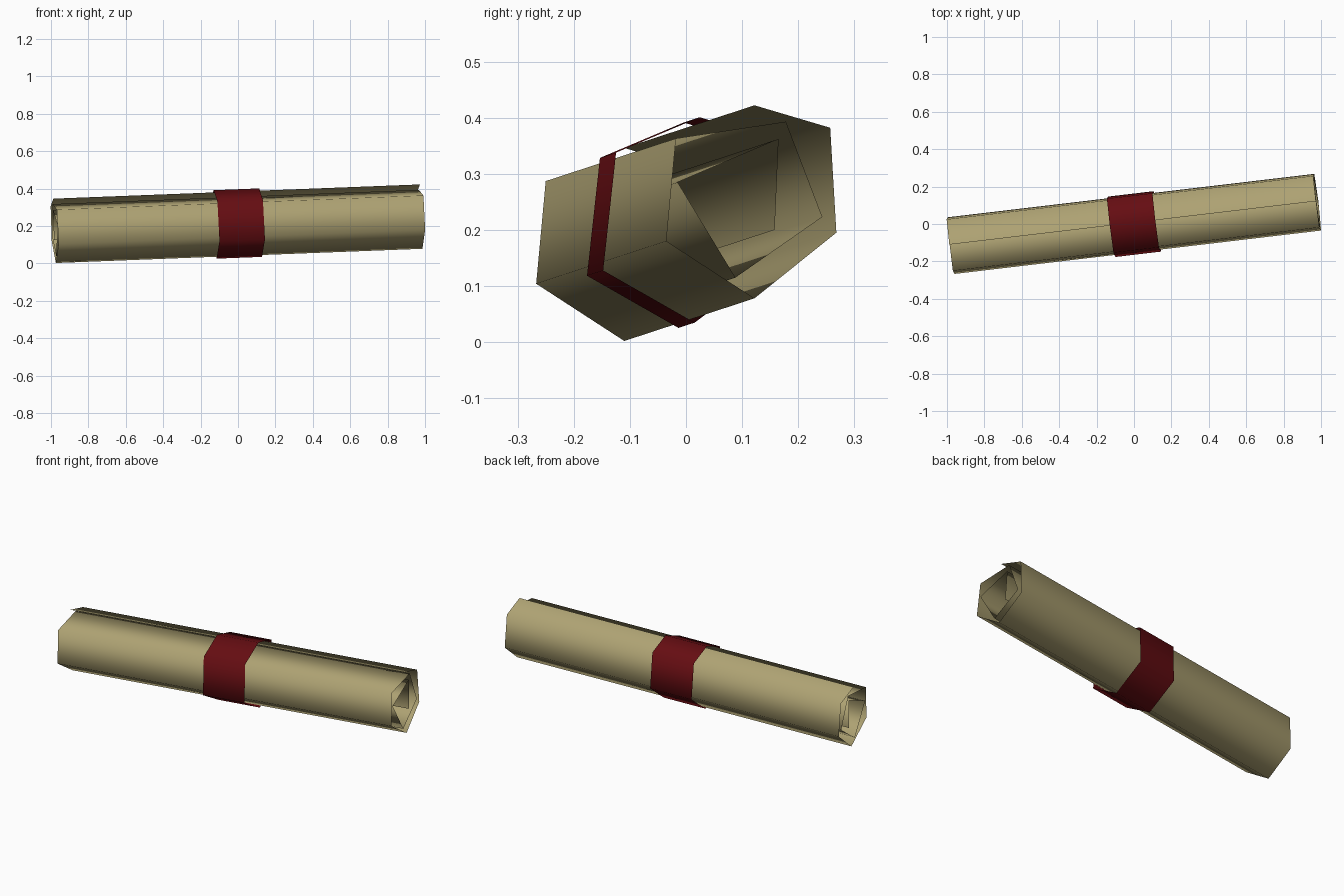
import bpy
from mathutils import Vector

if "Cube" in bpy.data.objects:
    bpy.data.objects.remove(bpy.data.objects["Cube"])

AXIS = Vector((1.96, 0.232, 0.076)).normalized()
MID = Vector((0, 0, 0.212))


def material(name, color):
    m = bpy.data.materials.new(name)
    m.diffuse_color = (*color, 1)
    m.use_nodes = True
    m.node_tree.nodes["Principled BSDF"].inputs["Base Color"].default_value = m.diffuse_color
    return m


def extrude_section(name, section, length, mat, closed):
    """Sweep a (y, z) section along the tilted axis, with ends square to it."""
    n = len(section)
    verts = []
    for side in (-1, 1):
        for y, z in section:
            x = -(y * AXIS.y + z * AXIS.z) / AXIS.x
            verts.append(MID + Vector((x, y, z)) + AXIS * side * length / 2)
    faces = [(i, n + i, n + (i + 1) % n, (i + 1) % n)
             for i in range(n if closed else n - 1)]
    me = bpy.data.meshes.new(name)
    me.from_pydata(verts, [], faces)
    me.polygons.foreach_set("use_smooth", [True] * len(faces))
    me.materials.append(mat)
    ob = bpy.data.objects.new(name, me)
    bpy.context.collection.objects.link(ob)
    return ob


# rolled sheet: hexagonal spiral from the loose outer flap to the inner edge
spiral = [(0.122, 0.422), (0.257, 0.382), (0.268, 0.195), (0.122, 0.078),
          (-0.035, 0.180), (-0.018, 0.363), (0.178, 0.393), (0.243, 0.223),
          (0.088, 0.115), (-0.015, 0.285), (0.165, 0.362), (0.158, 0.200)]
spiral = [(y - 0.116, z - 0.250) for y, z in spiral]
extrude_section("rolled_sheet", spiral, 1.975,
                material("parchment", (0.42, 0.36, 0.17)), False)

# ribbon wrapped round the middle
ring = [(0.010, 0.184), (0.150, 0.143), (0.161, -0.062),
        (0.001, -0.182), (-0.162, -0.089), (-0.139, 0.121)]
extrude_section("ribbon_band", ring, 0.245,
                material("dark_red", (0.13, 0.004, 0.006)), True)
